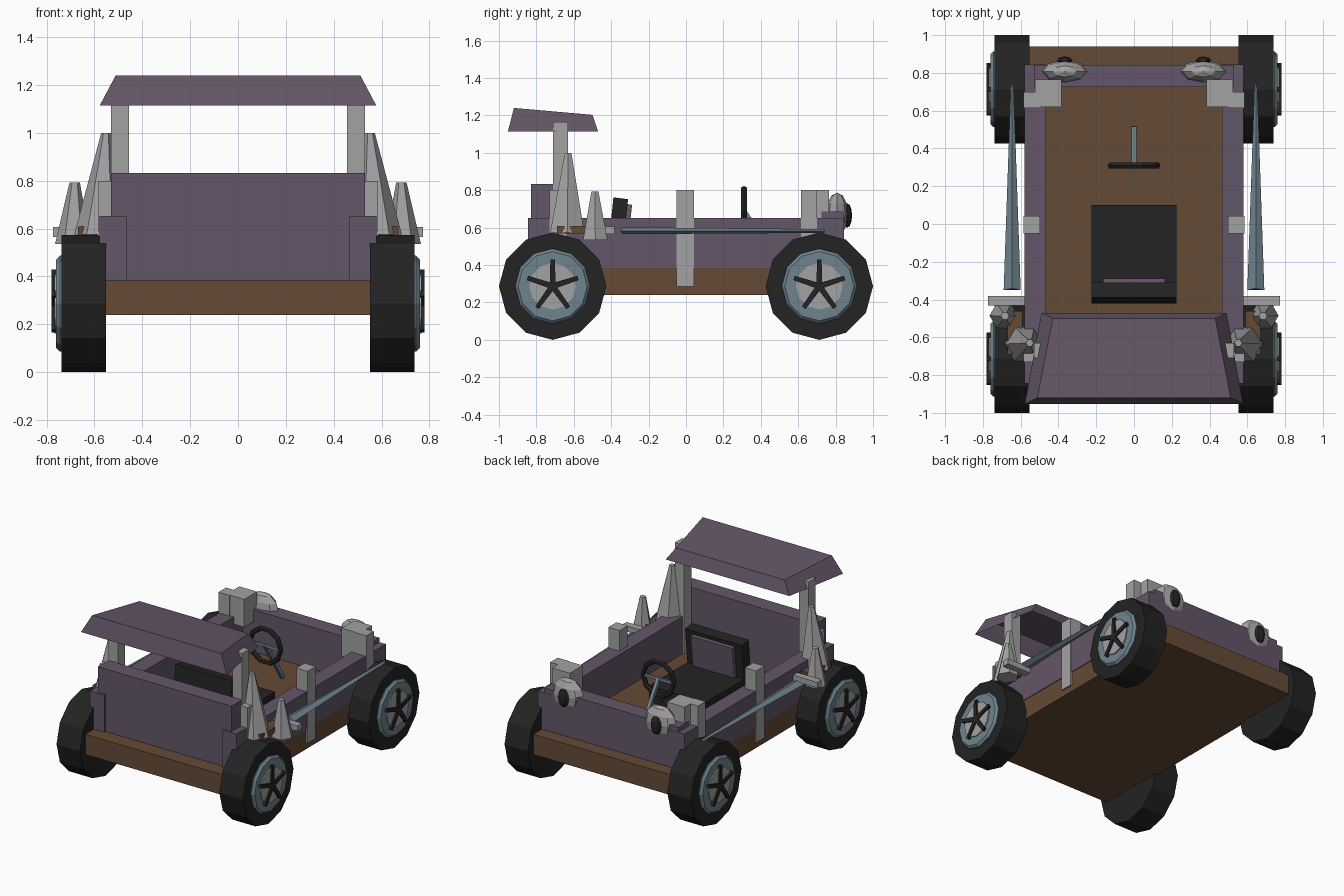
import bpy, bmesh, math
from mathutils import Vector, Matrix

if "Cube" in bpy.data.objects:
    bpy.data.objects.remove(bpy.data.objects["Cube"])


def mat(name, r, g, b):
    m = bpy.data.materials.new(name)
    m.diffuse_color = (r, g, b, 1)
    m.use_nodes = True
    m.node_tree.nodes["Principled BSDF"].inputs["Base Color"].default_value = m.diffuse_color
    return m


PURPLE = mat("dull purple", .127, .093, .138)
BROWN = mat("wood brown", .13, .069, .037)
GRAY = mat("bare metal gray", .37, .36, .37)
BLACK = mat("rubber black", .017, .017, .017)
BLUE = mat("steel blue", .162, .231, .27)


def finish(name, bm, m):
    bmesh.ops.recalc_face_normals(bm, faces=bm.faces)
    me = bpy.data.meshes.new(name)
    bm.to_mesh(me)
    bm.free()
    me.materials.append(m)
    ob = bpy.data.objects.new(name, me)
    bpy.context.collection.objects.link(ob)
    return ob


def box(name, m, x, y, z, both=False):
    """Box from ranges; both=True repeats it at the mirrored x."""
    for s in ((1, -1) if both else (1,)):
        bm = bmesh.new()
        bmesh.ops.create_cube(bm, size=1)
        for v in bm.verts:
            v.co = Vector((s * (x[0] + (v.co.x + .5) * (x[1] - x[0])),
                           y[0] + (v.co.y + .5) * (y[1] - y[0]),
                           z[0] + (v.co.z + .5) * (z[1] - z[0])))
        finish(name, bm, m)


def loft(name, m, rings, both=False, cap_start=True):
    """Skin a list of equal-length vertex rings, with capped ends."""
    for s in ((1, -1) if both else (1,)):
        bm = bmesh.new()
        vr = [[bm.verts.new((s * p[0], p[1], p[2])) for p in r] for r in rings]
        n = len(vr[0])
        for a, b in zip(vr, vr[1:]):
            for i in range(n):
                bm.faces.new((a[i], a[(i + 1) % n], b[(i + 1) % n], b[i]))
        if cap_start:
            bm.faces.new(vr[0])
        bm.faces.new(vr[-1])
        finish(name, bm, m)


def ring_x(x, r, cy, cz, n=12):
    return [(x, cy + r * math.sin(2 * math.pi * i / n),
             cz + r * math.cos(2 * math.pi * i / n)) for i in range(n)]


def ring_z(cx, cy, z, r, n=6):
    return [(cx + r * math.cos(2 * math.pi * i / n),
             cy + r * math.sin(2 * math.pi * i / n), z) for i in range(n)]


def ball(name, m, c, r, seg=8, rings=6):
    for s in (1, -1):
        bm = bmesh.new()
        bmesh.ops.create_uvsphere(bm, u_segments=seg, v_segments=rings, radius=1)
        for v in bm.verts:
            v.co = Vector((s * (c[0] + v.co.x * r[0]), c[1] + v.co.y * r[1],
                           c[2] + v.co.z * r[2]))
        finish(name, bm, m)


# wheels: tire, rim, hub plate and five spokes
WZ = .287
for wy in (-.713, .713):
    loft("tire", BLACK, [ring_x(.552, .287, wy, WZ), ring_x(.738, .287, wy, WZ)], True)
    loft("rim", BLUE, [ring_x(.72, .2, wy, WZ), ring_x(.745, .2, wy, WZ),
                       ring_x(.76, .185, wy, WZ)], True)
    loft("hub_plate", GRAY, [ring_x(.74, .125, wy, WZ), ring_x(.768, .125, wy, WZ)], True)
    for k in range(5):
        a = 2 * math.pi * k / 5
        d, t = (math.sin(a), math.cos(a)), (math.cos(a), -math.sin(a))
        rings = []
        for x in (.75, .78):
            rings.append([(x, wy + d[0] * l + t[0] * w, WZ + d[1] * l + t[1] * w)
                          for l, w in ((0, -.016), (.142, -.012), (.142, .012), (0, .016))])
        loft("wheel_spoke", BLACK, rings, True)

# chassis and open tub
box("chassis", BROWN, (-.575, .575), (-.94, .94), (.24, .385))
box("side_wall", PURPLE, (.467, .58), (-.845, .845), (.385, .652), True)
box("front_wall", PURPLE, (-.53, .53), (.725, .843), (.385, .685))
box("back_wall", PURPLE, (-.53, .53), (-.83, -.71), (.385, .833))

# metal posts and blocks
box("roof_post", GRAY, (.455, .53), (-.71, -.63), (.385, 1.165), True)
for y0, y1 in ((-.73, -.64), (-.05, .043), (.615, .70)):
    box("side_post", GRAY, (.497, .586), (y0, y1), (.285, .8), True)
box("corner_block", GRAY, (.385, .525), (.62, .765), (.6, .8), True)

# hollow tapered roof
loft("roof", PURPLE, [
    [(-.578, -.952, 1.115), (.578, -.952, 1.115), (.49, -.47, 1.115), (-.49, -.47, 1.115)],
    [(-.512, -.92, 1.24), (.512, -.92, 1.24), (.43, -.5, 1.203), (-.43, -.5, 1.203)]],
    cap_start=False)

# seat
box("seat_cushion", BLACK, (-.225, .225), (-.37, .1), (.385, .5))


def slab_yz(name, m, hw, prof):
    loft(name, m, [[(-hw, y, z) for y, z in prof], [(hw, y, z) for y, z in prof]])


slab_yz("seat_back", BLACK, .225, [(-.42, .45), (-.388, .762), (-.31, .752), (-.342, .45)])
slab_yz("seat_pad", PURPLE, .165, [(-.345, .5), (-.32, .727), (-.288, .722), (-.313, .5)])

# steering wheel, crossbar and column
bm = bmesh.new()
R, r, N, M = .122, .018, 10, 6
tv = [[bm.verts.new(((R + r * math.cos(b * math.tau / M)) * math.cos(a * math.tau / N),
                     .31 + r * math.sin(b * math.tau / M),
                     .69 + (R + r * math.cos(b * math.tau / M)) * math.sin(a * math.tau / N)))
       for b in range(M)] for a in range(N)]
for a in range(N):
    for b in range(M):
        bm.faces.new((tv[a][b], tv[(a + 1) % N][b],
                      tv[(a + 1) % N][(b + 1) % M], tv[a][(b + 1) % M]))
finish("steering_wheel", bm, BLACK)
box("steering_bar", BLUE, (-.12, .12), (.303, .317), (.68, .70))
slab_yz("steering_column", BLUE, .012, [(.30, .685), (.318, .7), (.515, .40), (.495, .38)])

# headlights
ball("headlight", GRAY, (.367, .808, .672), (.123, .06, .115))
ball("headlight_lens", BLACK, (.367, .862, .665), (.042, .026, .065))

# long tapered side lances
loft("side_lance", BLUE, [
    [(.60, -.35, .582), (.645, -.34, .602), (.69, -.35, .582), (.645, -.34, .565)],
    [(.638, .74, .582), (.645, .74, .592), (.652, .74, .582), (.645, .74, .572)]], True)

# spikes over the back wheels and their brackets
loft("large_spike", GRAY, [ring_z(.58, -.635, .575, .105), ring_z(.552, -.63, 1.0, .02)], True)
loft("small_spike", GRAY, [ring_z(.69, -.485, .535, .075), ring_z(.683, -.487, .792, .022)], True)
box("spike_bracket", GRAY, (.575, .773), (-.432, -.382), (.566, .606), True)
box("spike_base", BROWN, (.59, .67), (-.69, -.46), (.57, .61), True)
